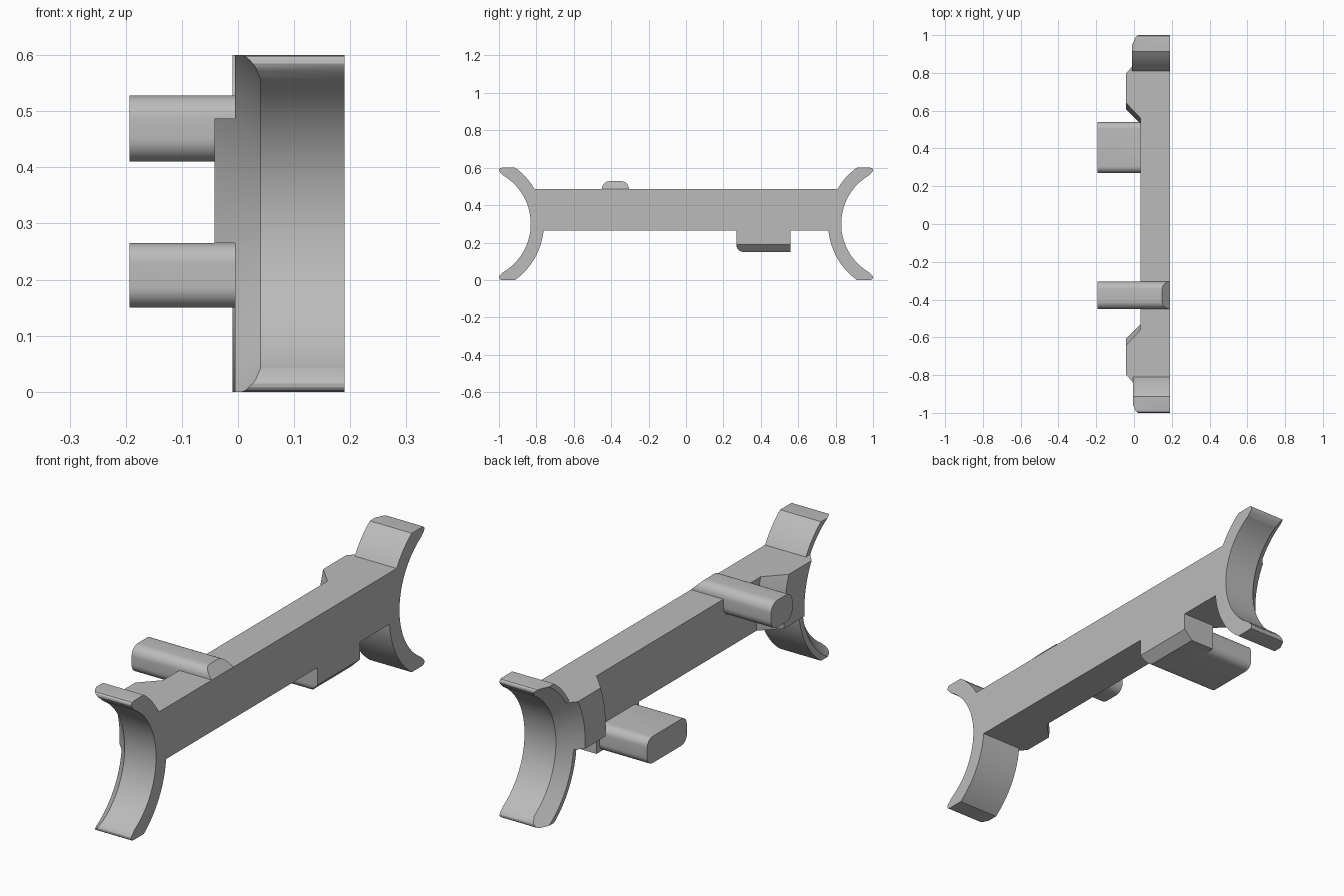
import bpy, bmesh
from math import cos, sin, pi, asin, sqrt
from mathutils import Vector

if "Cube" in bpy.data.objects:
    bpy.data.objects.remove(bpy.data.objects["Cube"])

grey = bpy.data.materials.new("plain grey")
grey.use_nodes = True
grey.diffuse_color = (0.5, 0.5, 0.5, 1)
grey.node_tree.nodes["Principled BSDF"].inputs["Base Color"].default_value = (0.5, 0.5, 0.5, 1)

AXIS_Y, AXIS_Z = 1.13, 0.30      # centre of each end cradle
INNER, OUTER = 0.30, 0.37        # cradle radii
LOW, HIGH = 0.265, 0.487         # underside and top of the beam
FACE, BACK = 0.035, 0.19         # x limits of the beam


def finish(bm, name):
    bmesh.ops.recalc_face_normals(bm, faces=bm.faces)
    mesh = bpy.data.meshes.new(name)
    bm.to_mesh(mesh)
    bm.free()
    mesh.materials.append(grey)
    obj = bpy.data.objects.new(name, mesh)
    bpy.context.collection.objects.link(obj)
    return obj


def prism(name, outline, x0, x1, cut=None):
    """Extrude a (y, z) outline along x; cut = (point, normal) trims one side."""
    bm = bmesh.new()
    face = bm.faces.new([bm.verts.new((x0, y, z)) for y, z in outline])
    grown = bmesh.ops.extrude_face_region(bm, geom=[face])["geom"]
    verts = [g for g in grown if isinstance(g, bmesh.types.BMVert)]
    bmesh.ops.translate(bm, verts=verts, vec=(x1 - x0, 0, 0))
    bmesh.ops.recalc_face_normals(bm, faces=bm.faces)
    if cut:
        bmesh.ops.bisect_plane(bm, geom=bm.verts[:] + bm.edges[:] + bm.faces[:],
                               plane_co=Vector(cut[0]), plane_no=Vector(cut[1]),
                               clear_outer=True)
        bmesh.ops.holes_fill(bm, edges=[e for e in bm.edges if e.is_boundary])
    return finish(bm, name)


def lathe(name, profile, side, steps=128):
    """Revolve (x, radius) pairs round the cradle axis."""
    bm = bmesh.new()
    rings = [[bm.verts.new((x, side * AXIS_Y + r * cos(2 * pi * i / steps),
                            AXIS_Z + r * sin(2 * pi * i / steps))) for i in range(steps)]
             for x, r in profile]
    for a, b in zip(rings, rings[1:]):
        for i in range(steps):
            j = (i + 1) % steps
            bm.faces.new((a[i], a[j], b[j], b[i]))
    bm.faces.new(rings[0])
    bm.faces.new(rings[-1])
    return finish(bm, name)


def combine(target, other, operation):
    mod = target.modifiers.new(operation, "BOOLEAN")
    mod.operation, mod.object, mod.solver = operation, other, "EXACT"
    bpy.context.view_layer.objects.active = target
    bpy.ops.object.modifier_apply(modifier=mod.name)
    bpy.data.objects.remove(other)


def rect(y0, y1, z0, z1):
    return [(y0, z0), (y1, z0), (y1, z1), (y0, z1)]


def rounded(y0, y1, z0, z1, r, steps=8):
    corners = [(y1 - r, z1 - r), (y0 + r, z1 - r), (y0 + r, z0 + r), (y1 - r, z0 + r)]
    return [(cy + r * cos(pi / 2 * (k + i / steps)), cz + r * sin(pi / 2 * (k + i / steps)))
            for k, (cy, cz) in enumerate(corners) for i in range(steps + 1)]


def cradle_outline(side, steps=32):
    """Outer arc, rounded tips and a back line lying inside the cradle bore."""
    reach = asin(AXIS_Z / OUTER)
    arc = [(AXIS_Y - OUTER * cos(a), AXIS_Z + OUTER * sin(a))
           for a in (reach * (2 * i / steps - 1) for i in range(steps + 1))]
    nose = [(0.985, 0.6), (0.994, 0.598), (0.999, 0.592), (1, 0.585),
            (0.997, 0.578), (0.988, 0.57), (0.97, 0.55)]
    tail = [(y, 2 * AXIS_Z - z) for y, z in reversed(nose)]
    return [(side * y, z) for y, z in arc + nose + tail]


# Straight beam
beam = prism("beam", rect(-0.82, 0.82, LOW, HIGH), FACE, BACK)

# End cradles with a conical lead-in, and the thickened collar behind each
for side, front in ((-1, -0.005), (1, -0.01)):
    cradle = prism("cradle", cradle_outline(side), front, BACK)
    collar = lathe("collar", [(0.08, 0.6), (FACE, 0.6), (-0.042, 0.523)], side)
    y0, y1 = sorted((side * 0.4, side * 0.95))
    combine(collar, prism("collar_limit", rect(y0, y1, LOW, HIGH), -0.2, 0.15), "INTERSECT")
    combine(beam, collar, "UNION")
    combine(beam, cradle, "UNION")
    bore = lathe("bore", [(0.4, INNER), (0.04, INNER), (-0.1, INNER + 0.14)], side)
    combine(beam, bore, "DIFFERENCE")

# Upper peg, its far end sloping down to the beam top
upper = prism("upper_peg", rounded(-0.45, -0.305, 0.41, 0.528, 0.042), -0.193, BACK,
              ((BACK, 0, HIGH), (1, 0, 1)))
combine(beam, upper, "UNION")

# Lower peg and its bevelled foot under the beam
foot_outline = [p for p in rounded(0.27, 0.56, 0.15, 0.3, 0.035)
                if p[0] < 0.4 and p[1] < 0.2] + [(0.56, 0.15), (0.56, 0.3), (0.27, 0.3)]
foot = prism("lower_foot", foot_outline, FACE, BACK, ((BACK, 0, 0.19), (1, 0, -1)))
combine(beam, foot, "UNION")
lower = prism("lower_peg", rounded(0.27, 0.54, 0.15, LOW, 0.036), -0.193, 0.1)
combine(beam, lower, "UNION")

# Smooth curved faces, crisp edges
beam.name = "cradle_beam"
bpy.ops.object.select_all(action="DESELECT")
beam.select_set(True)
bpy.context.view_layer.objects.active = beam
bpy.ops.object.shade_smooth_by_angle()
